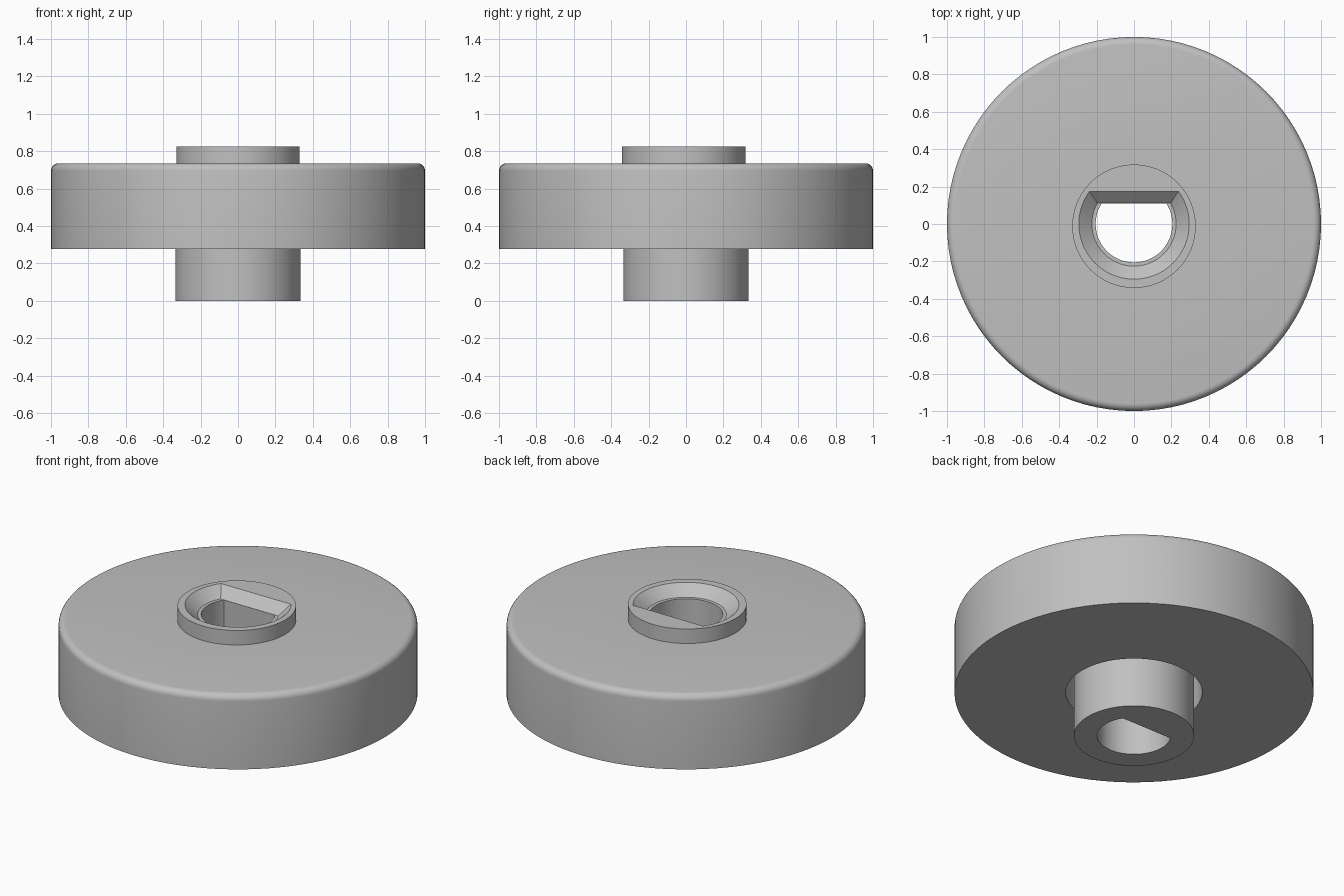
import bpy, bmesh
from math import sin, cos, pi, asin, radians

if "Cube" in bpy.data.objects:
    bpy.data.objects.remove(bpy.data.objects["Cube"])

SEGMENTS = 96

grey = bpy.data.materials.new("plain grey")
grey.use_nodes = True
colour = (0.53, 0.53, 0.53, 1)
grey.diffuse_color = colour
grey.node_tree.nodes["Principled BSDF"].inputs["Base Color"].default_value = colour


def circle(r, z, y=0):
    angles = [2 * pi * i / SEGMENTS for i in range(SEGMENTS)]
    return [(r * cos(a), y + r * sin(a), z) for a in angles]


def d_shape(r, flat, z):
    """Circle cut off by a flat on its back side."""
    a = asin(flat / r)
    start, sweep = pi - a, pi + 2 * a
    angles = [start + sweep * i / SEGMENTS for i in range(SEGMENTS + 1)]
    return [(r * cos(t), r * sin(t), z) for t in angles]


def loft(name, rings):
    """Skin a list of equal-sized rings and cap both ends."""
    bm = bmesh.new()
    loops = [[bm.verts.new(p) for p in ring] for ring in rings]
    n = len(loops[0])
    for low, high in zip(loops, loops[1:]):
        for i in range(n):
            j = (i + 1) % n
            bm.faces.new((low[i], low[j], high[j], high[i]))
    bm.faces.new(loops[0][::-1])
    bm.faces.new(loops[-1])
    bmesh.ops.recalc_face_normals(bm, faces=bm.faces)
    mesh = bpy.data.meshes.new(name)
    bm.to_mesh(mesh)
    bm.free()
    mesh.materials.append(grey)
    obj = bpy.data.objects.new(name, mesh)
    bpy.context.collection.objects.link(obj)
    return obj


# Stem, clearance groove, rim with rounded top edge, and raised collar
rim_top, fillet = 0.735, 0.04
rings = [circle(0.335, 0), circle(0.335, 0.6),
         circle(0.38, 0.6), circle(0.38, 0.278), circle(1, 0.278)]
for step in range(7):
    a = step / 6 * pi / 2
    rings.append(circle(1 - fillet + fillet * cos(a),
                        rim_top - fillet + fillet * sin(a)))
rings += [circle(0.33, rim_top, -0.012), circle(0.33, 0.824, -0.012)]
knob = loft("knob_body", rings)

# D-shaped shaft bore with a small ledge and a flared mouth
bore = loft("bore_cutter", [
    d_shape(0.205, 0.11, -0.1), d_shape(0.205, 0.11, 0.765),
    d_shape(0.225, 0.111, 0.765), d_shape(0.295, 0.175, 0.824),
    d_shape(0.307, 0.186, 0.834)])
bore.hide_render = True

cut = knob.modifiers.new("shaft_bore", "BOOLEAN")
cut.operation = "DIFFERENCE"
cut.solver = "EXACT"
cut.object = bore
bpy.context.view_layer.objects.active = knob
knob.select_set(True)
bpy.ops.object.modifier_apply(modifier=cut.name)
bpy.data.objects.remove(bore)

bpy.ops.object.shade_smooth_by_angle(angle=radians(30))
